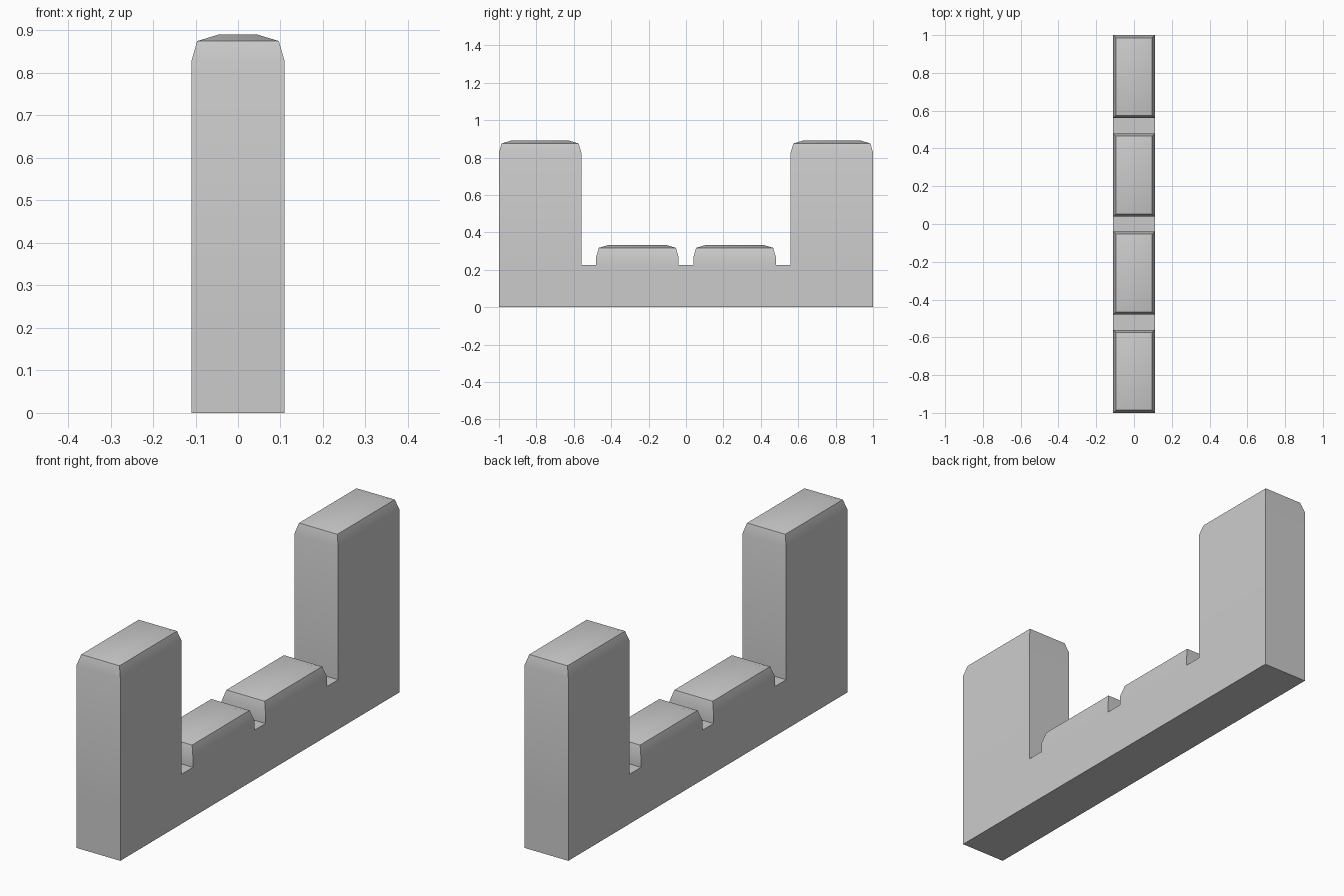
import bpy
import bmesh

if "Cube" in bpy.data.objects:
    bpy.data.objects.remove(bpy.data.objects["Cube"])

HALF_W = 0.11      # half thickness of the wall
BASE_Z = 0.225     # height of the continuous base
# Cap profile: (inset, distance below the crown)
CAP = [(0.0, 0.063), (0.014, 0.015), (0.064, 0.0)]
# Blocks along y: (start, end, crown height)
BLOCKS = [(-1.0, -0.56, 0.89), (-0.48, -0.04, 0.332),
          (0.04, 0.48, 0.332), (0.56, 1.0, 0.89)]

bm = bmesh.new()


def ring(y0, y1, z, inset=0.0):
    """Rectangle of vertices, counter-clockwise from above."""
    w = HALF_W - inset
    a, b = y0 + inset, y1 - inset
    return [bm.verts.new(p) for p in ((-w, a, z), (w, a, z), (w, b, z), (-w, b, z))]


def bridge(low, high):
    for i in range(4):
        j = (i + 1) % 4
        bm.faces.new((low[i], low[j], high[j], high[i]))


# Base: cross-sections along the length, joined by sides and underside
ys = [y for b in BLOCKS for y in b[:2]]
sections = [[bm.verts.new(p) for p in ((-HALF_W, y, 0), (HALF_W, y, 0),
                                       (HALF_W, y, BASE_Z), (-HALF_W, y, BASE_Z))]
            for y in ys]
for i, (a, b) in enumerate(zip(sections, sections[1:])):
    bm.faces.new((a[0], b[0], b[1], a[1]))
    bm.faces.new((a[1], b[1], b[2], a[2]))
    bm.faces.new((a[3], b[3], b[0], a[0]))
    if i % 2:                                   # floor of a gap
        bm.faces.new((a[3], a[2], b[2], b[3]))
    else:                                       # block rising from the base
        y0, y1, top = BLOCKS[i // 2]
        low = [a[3], a[2], b[2], b[3]]
        for inset, drop in CAP:
            high = ring(y0, y1, top - drop, inset)
            bridge(low, high)
            low = high
        bm.faces.new(low)
bm.faces.new(sections[0])
bm.faces.new(sections[-1][::-1])
bmesh.ops.recalc_face_normals(bm, faces=bm.faces[:])

mesh = bpy.data.meshes.new("crenellated_wall")
bm.to_mesh(mesh)
bm.free()
wall = bpy.data.objects.new("crenellated_wall", mesh)
bpy.context.collection.objects.link(wall)

# Soft cap slopes, crisp rims and corners
bpy.context.view_layer.objects.active = wall
wall.select_set(True)
bpy.ops.object.shade_smooth_by_angle(angle=0.52)
